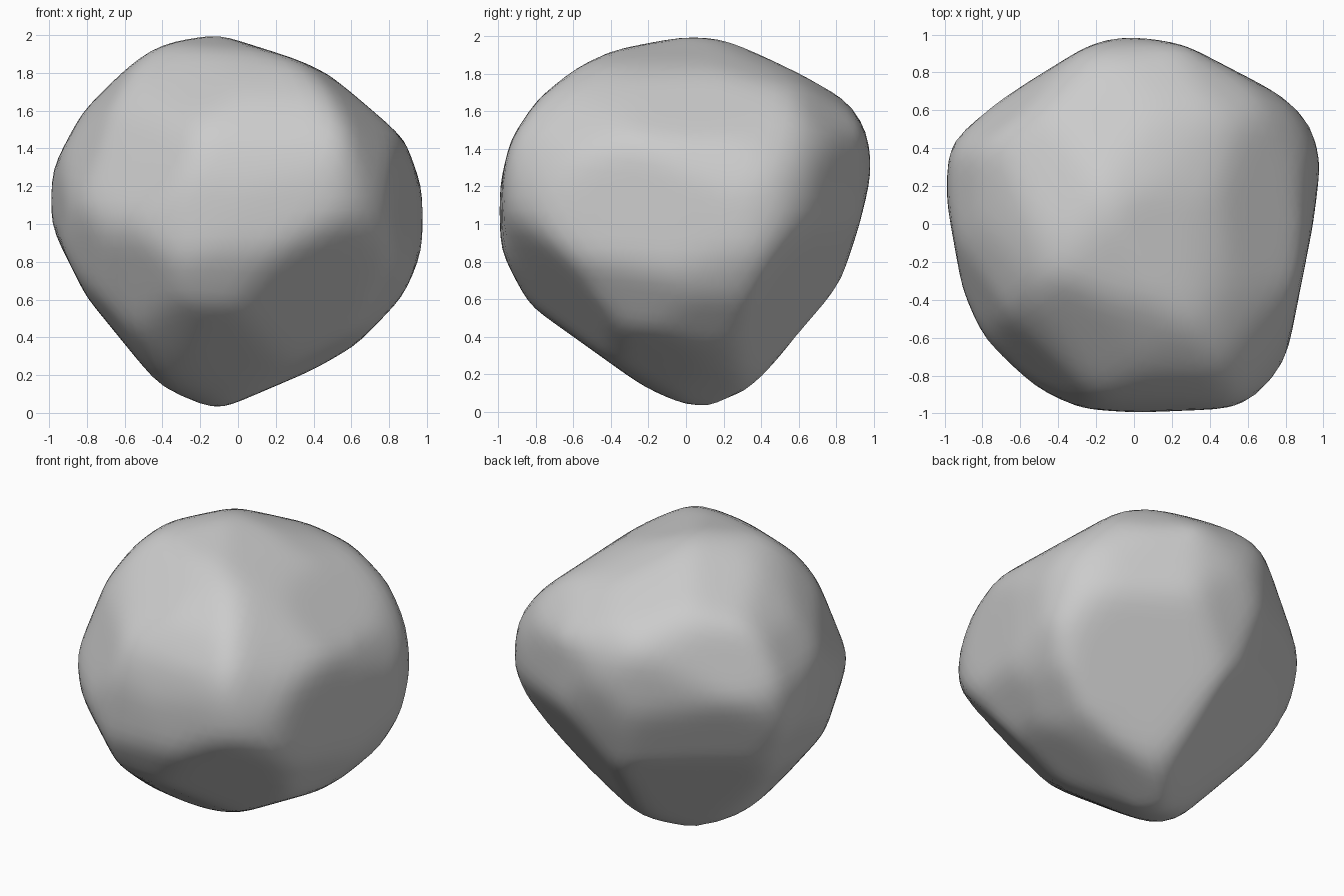
import bpy
import bmesh
from math import radians, sin, cos
from mathutils import Vector

cube = bpy.data.objects.get("Cube")
if cube:
    bpy.data.objects.remove(cube, do_unlink=True)

planes = []       # (outward normal, distance) of every chiselled facet
ALLOWANCE = 0.006  # stone left on each facet for the final wearing down


def chisel(azimuth, elevation, outline):
    """Cut the boulder to a clockwise convex outline (hundredths) seen along one direction."""
    a, e = radians(azimuth), radians(elevation)
    right = Vector((cos(a), sin(a), 0))
    up = Vector((-sin(a) * sin(e), cos(a) * sin(e), cos(e)))
    for (u, v), (s, t) in zip(outline, outline[1:] + outline[:1]):
        edge = Vector((s - u, t - v)).normalized()
        normal = right * -edge.y + up * edge.x
        distance = (edge.x * v - edge.y * u) / 100
        planes.append((normal, distance + ALLOWANCE))


def split_off(normal, distance):
    """Cut one large flat face across the boulder."""
    planes.append((Vector(normal).normalized(), distance + ALLOWANCE))


# Profile across the width
chisel(0, 0, [(-11, 100), (30, 87), (55, 76), (78, 58), (88, 44), (98, 17), (98, -13),
              (87, -38), (62, -64), (39, -77), (-15, -100), (-37, -91), (-80, -38),
              (-99, 0), (-98, 29), (-82, 59), (-52, 89), (-36, 96)])
# Profile along the depth
chisel(90, 0, [(2, 100), (22, 98), (45, 88), (86, 66), (96, 49), (99, 29), (92, 0),
               (81, -34), (63, -60), (30, -91), (9, -100), (-13, -93), (-83, -43),
               (-98, -15), (-100, 16), (-93, 45), (-79, 66), (-57, 84), (-40, 92)])
# Plan outline
chisel(0, 90, [(-5, 100), (27, 94), (77, 68), (93, 54), (98, 32), (94, 0), (80, -71),
               (67, -89), (52, -97), (0, -99), (-28, -97), (-52, -86), (-80, -60),
               (-90, -35), (-99, 15), (-97, 43), (-78, 61), (-24, 94)])
# Diagonal outlines that round off the corners
chisel(35, 25, [(-2, 101), (44, 91), (70, 78), (92, 55), (104, 28), (107, 1), (100, -27),
                (85, -49), (59, -70), (2, -86), (-20, -85), (-54, -70), (-74, -56),
                (-97, -12), (-100, 9), (-80, 57), (-63, 78), (-44, 92)])
chisel(215, 25, [(7, 104), (37, 92), (67, 73), (82, 55), (96, 32), (101, 12), (85, -37),
                 (62, -62), (33, -91), (9, -98), (-10, -96), (-36, -84), (-80, -46),
                 (-99, -18), (-107, 9), (-102, 35), (-88, 51), (-19, 96)])
chisel(140, -20, [(6, 95), (36, 94), (63, 87), (80, 69), (100, 18), (102, -6), (93, -30),
                  (72, -52), (27, -92), (6, -93), (-15, -86), (-51, -70), (-77, -43),
                  (-109, -11), (-107, 17), (-99, 39), (-82, 59), (-62, 73), (-27, 90)])

# Undercut faces below the front corner and below the back corner
split_off((0.37, -0.67, -0.645), 0.83)
split_off((0.36, 0.76, -0.54), 0.785)
# Lower back, in two steps turning under
split_off((-0.53, 0.76, -0.34), 0.81)
split_off((-0.45, 0.64, -0.62), 0.76)
# Lower side and upper front shoulder
split_off((0.8, -0.25, -0.55), 0.9)
split_off((-0.6, -0.72, 0.34), 0.95)

# Boulder: sphere pulled in to the nearest facet in each direction, then worn smooth
bm = bmesh.new()
bmesh.ops.create_icosphere(bm, subdivisions=5, radius=1)
for vert in bm.verts:
    ray = vert.co.normalized()
    vert.co = ray * min(d / n.dot(ray) for n, d in planes if n.dot(ray) > 0.01)
for wear in range(3):
    bmesh.ops.smooth_vert(bm, verts=bm.verts, factor=0.5,
                          use_axis_x=True, use_axis_y=True, use_axis_z=True)

mesh = bpy.data.meshes.new("boulder")
bm.to_mesh(mesh)
bm.free()
boulder = bpy.data.objects.new("boulder", mesh)
boulder.location.z = 1  # half its height, so that the tip touches the ground
bpy.context.collection.objects.link(boulder)

# Stone grey
stone = bpy.data.materials.new("stone_grey")
stone.use_nodes = True
grey = (0.6, 0.6, 0.6, 1)
stone.diffuse_color = grey
stone.node_tree.nodes["Principled BSDF"].inputs["Base Color"].default_value = grey
mesh.materials.append(stone)

bpy.context.view_layer.objects.active = boulder
boulder.select_set(True)
bpy.ops.object.shade_smooth_by_angle(angle=radians(30))
